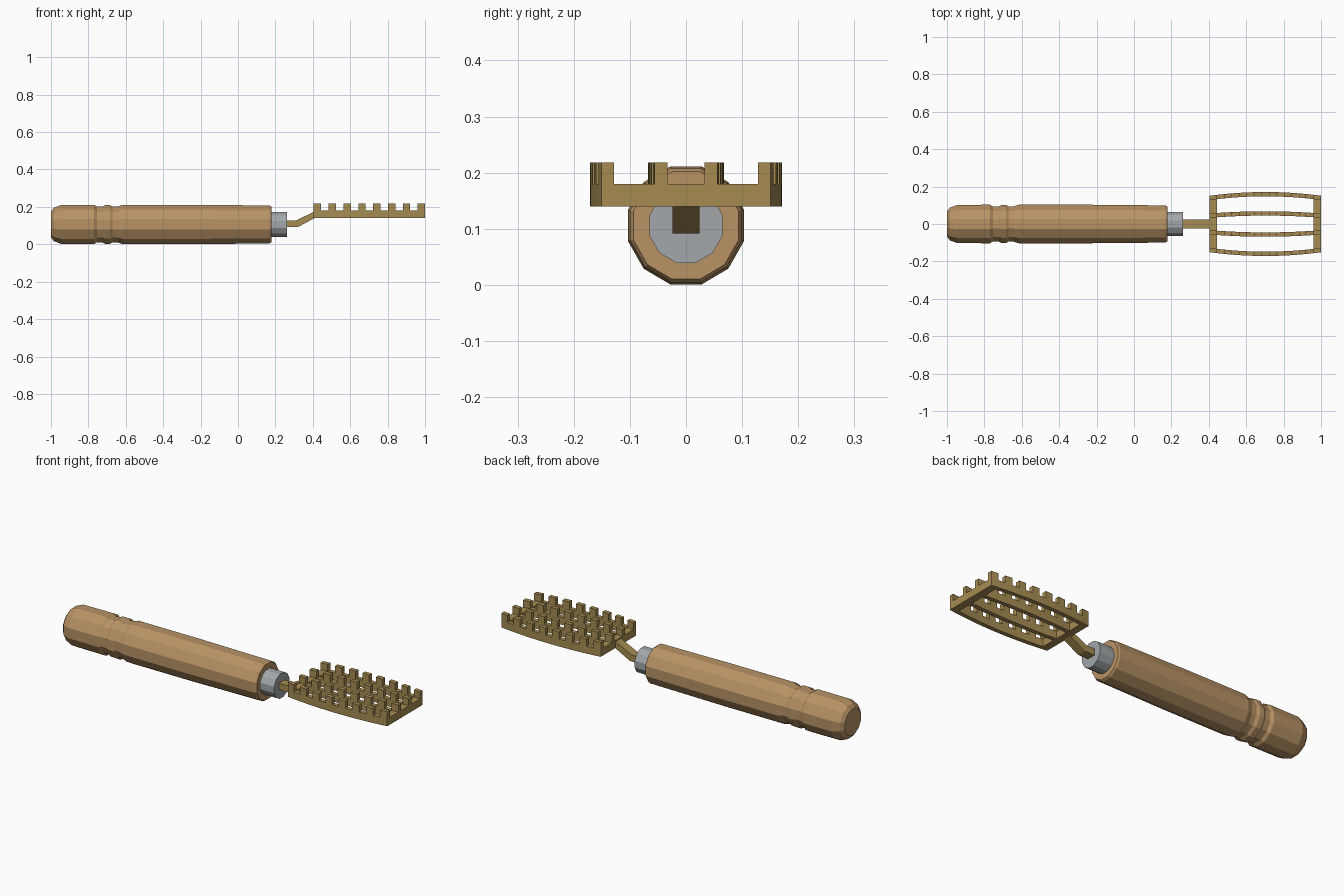
import bpy
import bmesh
import math
from mathutils import Matrix

cube = bpy.data.objects.get("Cube")
if cube:
    bpy.data.objects.remove(cube)


def material(name, color):
    m = bpy.data.materials.new(name)
    m.use_nodes = True
    m.diffuse_color = (*color, 1)
    m.node_tree.nodes["Principled BSDF"].inputs["Base Color"].default_value = (*color, 1)
    return m


WOOD = material("warm wood", (0.48, 0.29, 0.13))
STEEL = material("grey steel", (0.36, 0.39, 0.40))
BRASS = material("dull brass", (0.38, 0.26, 0.085))
AXIS_Z = 0.106


def finish(bm, name, mat):
    bmesh.ops.recalc_face_normals(bm, faces=bm.faces[:])
    mesh = bpy.data.meshes.new(name)
    bm.to_mesh(mesh)
    bm.free()
    mesh.materials.append(mat)
    obj = bpy.data.objects.new(name, mesh)
    bpy.context.collection.objects.link(obj)
    return obj


def turned(name, profile, mat, sides=12):
    """Faceted solid turned about the x axis, with a flat side underneath."""
    bm = bmesh.new()
    rings = []
    for x, r in profile:
        angles = [(k + 0.5) * math.tau / sides for k in range(sides)]
        rings.append([bm.verts.new((x, 0.98 * r * math.cos(a), AXIS_Z + r * math.sin(a)))
                      for a in angles])
    for a, b in zip(rings, rings[1:]):
        for k in range(sides):
            j = (k + 1) % sides
            bm.faces.new((a[k], a[j], b[j], b[k]))
    bm.faces.new(rings[0])
    bm.faces.new(rings[-1])
    return finish(bm, name, mat)


def box(name, lo, hi, mat):
    bm = bmesh.new()
    size = [b - a for a, b in zip(lo, hi)]
    mid = [(a + b) / 2 for a, b in zip(lo, hi)]
    bmesh.ops.create_cube(bm, size=1, matrix=Matrix.Translation(mid) @ Matrix.Diagonal((*size, 1)))
    return finish(bm, name, mat)


# Handle with rounded butt, two grooves and a gentle taper
turned("handle", [
    (-1.0, 0.072), (-0.985, 0.092), (-0.945, 0.108), (-0.77, 0.109),
    (-0.755, 0.099), (-0.725, 0.099), (-0.71, 0.107), (-0.685, 0.107),
    (-0.67, 0.099), (-0.645, 0.099), (-0.615, 0.109), (-0.25, 0.109),
    (0.168, 0.105), (0.178, 0.099)], WOOD)

# Metal collar
turned("ferrule", [(0.17, 0.069), (0.262, 0.069)], STEEL)

# Bent neck: a side outline extruded across y
bm = bmesh.new()
outline = [(0.25, 0.092), (0.32, 0.092), (0.41, 0.14), (0.41, 0.176), (0.31, 0.127), (0.25, 0.127)]
side = bm.faces.new([bm.verts.new((x, -0.024, z)) for x, z in outline])
ext = bmesh.ops.extrude_face_region(bm, geom=[side])
bmesh.ops.translate(bm, vec=(0, 0.048, 0),
                    verts=[v for v in ext["geom"] if isinstance(v, bmesh.types.BMVert)])
finish(bm, "neck", BRASS)

# Toothed head
X0, X1, STEPS = 0.405, 1.0, 15
STEP = (X1 - X0) / STEPS
LOW, DECK, TIP = 0.14, 0.18, 0.218
THICK = 0.023


def rail(name, sign, inner, bow):
    """Bowed rail with a tooth on every second segment."""
    bm = bmesh.new()
    rows = [[bm.verts.new((X0 + i * STEP, 0, z)) for i in range(STEPS + 1)]
            for z in (LOW, DECK, TIP)]
    for i in range(STEPS):
        for level in ((0, 1) if i % 2 == 0 else (0,)):
            a, b = rows[level], rows[level + 1]
            bm.faces.new((a[i], a[i + 1], b[i + 1], b[i]))
    ext = bmesh.ops.extrude_face_region(bm, geom=bm.faces[:])
    bmesh.ops.translate(bm, vec=(0, THICK, 0),
                        verts=[v for v in ext["geom"] if isinstance(v, bmesh.types.BMVert)])
    for v in bm.verts:
        t = 2 * (v.co.x - X0) / (X1 - X0) - 1
        v.co.y = sign * (inner + v.co.y + bow * (1 - t * t))
    return finish(bm, name, BRASS)


for label, sign in (("left", 1), ("right", -1)):
    rail(label + "_outer_rail", sign, 0.128, 0.020)
    rail(label + "_inner_rail", sign, 0.033, 0.012)

# Crossbars closing both ends of the head
box("rear_crossbar", (X0, -0.14, LOW), (X0 + STEP, 0.14, DECK), BRASS)
box("tip_crossbar", (X1 - STEP, -0.14, LOW), (X1, 0.14, DECK), BRASS)
